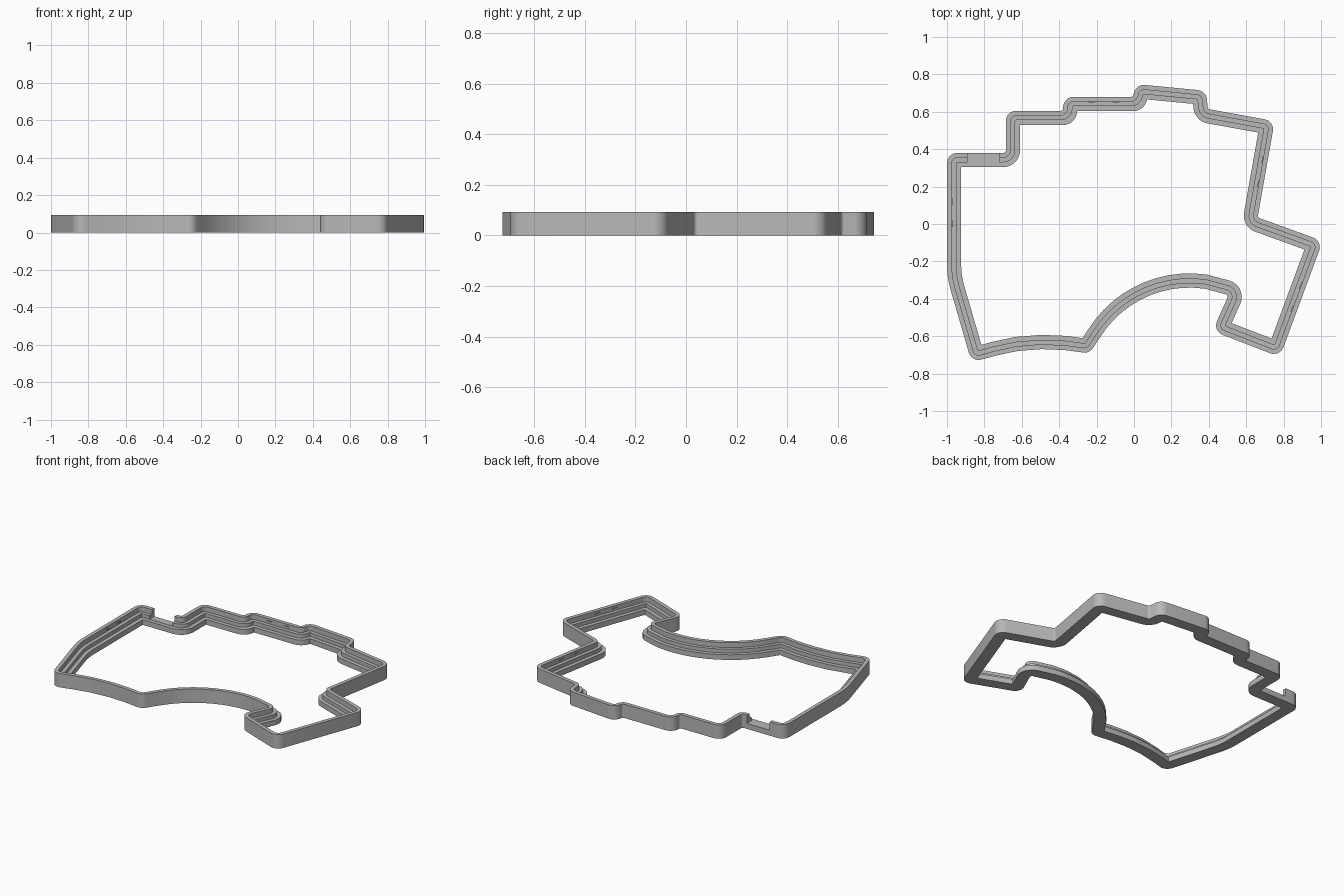
import bpy, bmesh
from math import sin, cos, tan, radians, atan2
from mathutils import Vector, Matrix

cube = bpy.data.objects.get("Cube")
if cube:
    bpy.data.objects.remove(cube, do_unlink=True)

grey = bpy.data.materials.new("case_grey")
grey.use_nodes = True
colour = (0.48, 0.48, 0.48, 1)
grey.diffuse_color = colour
grey.node_tree.nodes["Principled BSDF"].inputs["Base Color"].default_value = colour

OUT, IN = 0.055, 0.015   # outer radii of convex and concave corners

# Outer outline, clockwise from the back left corner: x, y, corner radius
outline = [(-1, .38, OUT), (-.685, .38, IN), (-.685, .605, OUT), (-.38, .605, IN),
           (-.375, .68, OUT), (-.005, .68, IN), (.01, .748, OUT), (.385, .712, OUT),
           (.395, .615, IN), (.752, .55, OUT), (.661, .035, IN), (1.009, -.091, OUT),
           (.78, -.711, OUT), (.42, -.572, OUT), (.506, -.38, IN)]
# Large arch
for a in range(8, -59, -6):
    outline.append((.298 + .565 * sin(radians(a)), -.905 + .565 * cos(radians(a)), 0))
# Shallow front arc and curved left side
outline += [(-.238, -.692, OUT), (-.37, -.674, 0), (-.494, -.669, 0), (-.622, -.679, 0),
            (-.745, -.705, 0), (-.868, -.74, OUT), (-1, -.285, .5)]


def inset_outline(d):
    """Inset the sharp outline by d, then round its corners."""
    pts = [Vector(p[:2]) for p in outline]
    n = len(pts)
    sharp = []
    for i, p in enumerate(pts):
        u = (p - pts[i - 1]).normalized()
        v = (pts[(i + 1) % n] - p).normalized()
        nu, nv = Vector((u.y, -u.x)), Vector((v.y, -v.x))
        sharp.append(p + (nu + nv) * d / (1 + nu.dot(nv)))
    result = []
    for i, p in enumerate(sharp):
        r = outline[i][2]
        if r == 0:
            result.append(p)
            continue
        u, v = p - sharp[i - 1], sharp[(i + 1) % n] - p
        shortest = min(u.length, v.length)
        u.normalize()
        v.normalize()
        convex = u.x * v.y - u.y * v.x < 0
        r = max(r - d, .003) if convex else r + d
        turn = u.angle(v)
        t = min(r * tan(turn / 2), shortest * .94)
        r = t / tan(turn / 2)
        side = Vector((u.y, -u.x)) * (1 if convex else -1)
        start = p - u * t
        steps = 8
        for k in range(steps + 1):
            a = turn * k / steps
            result.append(start + u * r * sin(a) + side * r * (1 - cos(a)))
    return result


def make_object(name, bm):
    bmesh.ops.recalc_face_normals(bm, faces=bm.faces)
    mesh = bpy.data.meshes.new(name)
    bm.to_mesh(mesh)
    bm.free()
    mesh.materials.append(grey)
    obj = bpy.data.objects.new(name, mesh)
    bpy.context.collection.objects.link(obj)
    return obj


def box(name, centre, size, angle=0):
    bm = bmesh.new()
    matrix = Matrix.Translation(centre) @ Matrix.Rotation(angle, 4, "Z") @ Matrix.Diagonal((*size, 1))
    bmesh.ops.create_cube(bm, size=1, matrix=matrix)
    return make_object(name, bm)


# Stepped frame: wall, middle ledge and bottom lip swept around the outline
section = [(0, 0), (0, .093), (.026, .093), (.026, .06),
           (.05, .06), (.05, .035), (.076, .035), (.076, 0)]
bm = bmesh.new()
loops = [[bm.verts.new((p.x, p.y, z)) for p in inset_outline(d)] for d, z in section]
for j, a in enumerate(loops):
    b = loops[(j + 1) % len(loops)]
    for i in range(len(a)):
        k = (i + 1) % len(a)
        bm.faces.new((a[i], a[k], b[k], b[i]))
frame = make_object("case_frame", bm)

# Connector opening in the back wall
cutter = box("connector_cutter", (-.805, .35, .087), (.17, .2, .1))
cutter.hide_render = True
cut = frame.modifiers.new("connector_opening", "BOOLEAN")
cut.operation = "DIFFERENCE"
cut.solver = "EXACT"
cut.object = cutter
bpy.context.view_layer.objects.active = frame
frame.select_set(True)
bpy.ops.object.modifier_apply(modifier=cut.name)
bpy.data.objects.remove(cutter, do_unlink=True)
bpy.ops.object.shade_smooth_by_angle(angle=radians(30))

# Small snap ridges on the inside of four walls
walls = {"left": ((-1, -.285), (-1, .38), (.43, .61)),
         "back": ((-.375, .68), (-.005, .68), (.4, .75)),
         "right": ((.752, .55), (.661, .035), (.41, .66)),
         "thumb": ((1.009, -.091), (.78, -.711), (.4, .6))}
for side, (a, b, places) in walls.items():
    a, b = Vector(a), Vector(b)
    u = (b - a).normalized()
    for n, f in enumerate(places):
        c = a.lerp(b, f) + Vector((u.y, -u.x)) * .027
        box(f"{side}_snap_ridge_{n + 1}", (c.x, c.y, .076), (.034, .008, .008), atan2(u.y, u.x))
